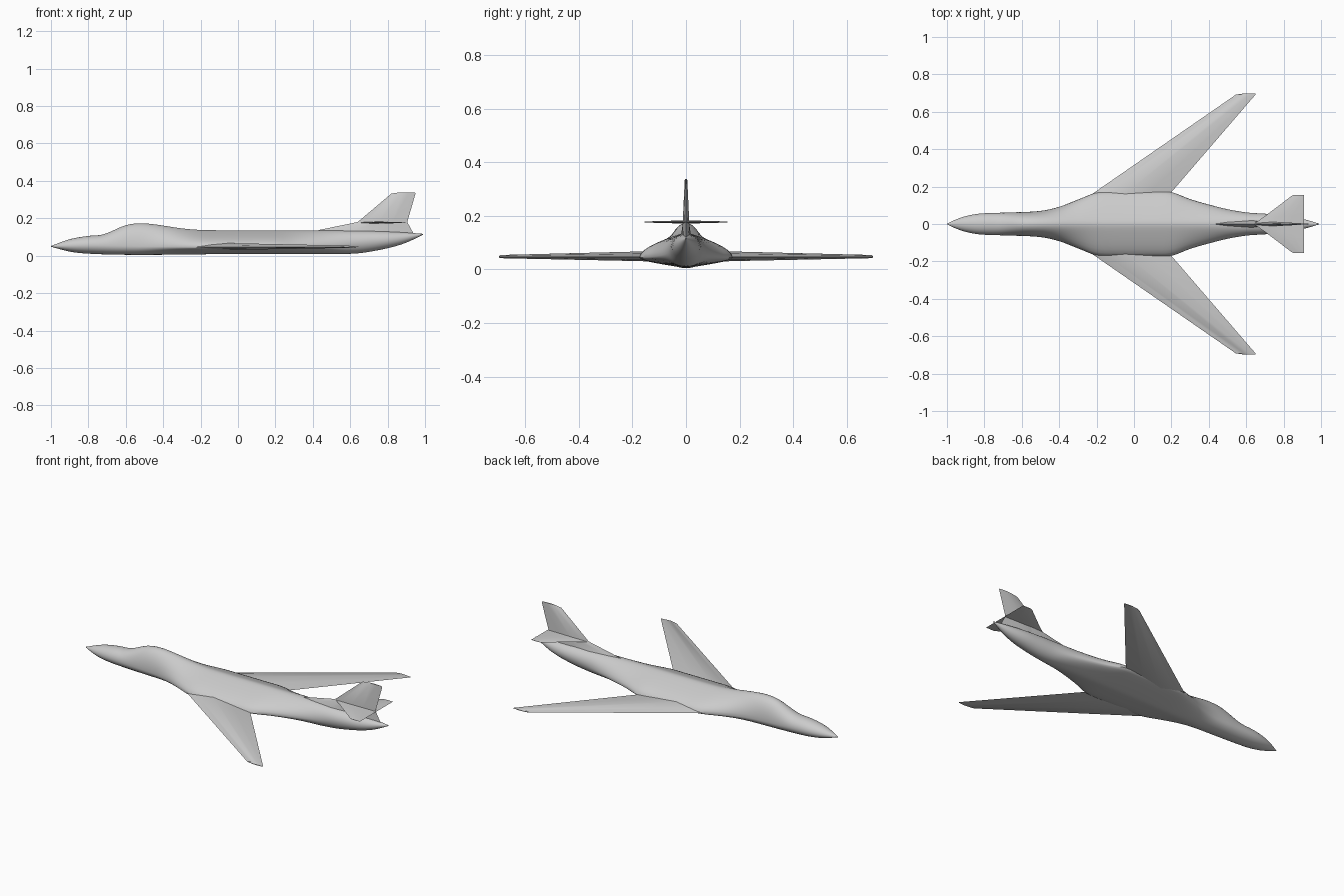
import bpy, bmesh, math

cube = bpy.data.objects.get("Cube")
if cube:
    bpy.data.objects.remove(cube, do_unlink=True)

grey = bpy.data.materials.new("airframe grey")
grey.use_nodes = True
grey.diffuse_color = (0.6, 0.6, 0.6, 1)
grey.node_tree.nodes["Principled BSDF"].inputs["Base Color"].default_value = (0.6, 0.6, 0.6, 1)


def loft(name, rings, angle=35):
    """Skin a list of equal-sized closed rings and cap both ends."""
    bm = bmesh.new()
    rows = [[bm.verts.new(p) for p in ring] for ring in rings]
    n = len(rows[0])
    for a, b in zip(rows, rows[1:]):
        for i in range(n):
            bm.faces.new((a[i], a[(i + 1) % n], b[(i + 1) % n], b[i]))
    bm.faces.new(rows[0])
    bm.faces.new(rows[-1])
    bmesh.ops.remove_doubles(bm, verts=bm.verts, dist=0.00001)
    bmesh.ops.recalc_face_normals(bm, faces=bm.faces)
    mesh = bpy.data.meshes.new(name)
    bm.to_mesh(mesh)
    bm.free()
    mesh.materials.append(grey)
    obj = bpy.data.objects.new(name, mesh)
    bpy.context.collection.objects.link(obj)
    bpy.ops.object.select_all(action='DESELECT')
    obj.select_set(True)
    bpy.context.view_layer.objects.active = obj
    bpy.ops.object.shade_smooth_by_angle(angle=math.radians(angle))
    return obj


def curve(points, x):
    """Smooth interpolation through (x, value) points."""
    k = next((i for i in range(len(points) - 1) if x <= points[i + 1][0]), len(points) - 2)
    (x0, v0), (x1, v1) = points[k], points[k + 1]

    def slope(i):
        a, b = points[max(i - 1, 0)], points[min(i + 1, len(points) - 1)]
        return (b[1] - a[1]) / (b[0] - a[0])
    h = x1 - x0
    t = (x - x0) / h
    return ((2*t**3 - 3*t**2 + 1) * v0 + (t**3 - 2*t**2 + t) * h * slope(k)
            + (3*t**2 - 2*t**3) * v1 + (t**3 - t**2) * h * slope(k + 1))


# Fuselage outline: top, belly, edge height and half width along x
top = [(-1, .052), (-.9, .088), (-.8, .106), (-.72, .114), (-.6, .163), (-.53, .173),
       (-.45, .168), (-.3, .146), (-.18, .137), (.2, .136), (.6, .135), (.8, .13), (.99, .117)]
belly = [(-1, .048), (-.9, .022), (-.8, .011), (-.6, .005), (-.3, .006), (0, .01),
         (.4, .01), (.63, .012), (.8, .04), (.9, .07), (.99, .113)]
edge = [(-1, .05), (-.8, .055), (-.5, .05), (-.2, .045), (.2, .045), (.5, .056), (.65, .075), (.85, .09), (.99, .115)]
width = [(-1, .002), (-.95, .025), (-.9, .042), (-.82, .056), (-.65, .062), (-.5, .07), (-.4, .092),
         (-.3, .13), (-.2, .168), (-.1, .174), (.1, .174), (.2, .17), (.3, .133), (.4, .104),
         (.5, .079), (.6, .062), (.7, .055), (.8, .047), (.9, .028), (.99, .002)]
STATIONS, SIDES = 80, 40
rings = []
for s in range(STATIONS + 1):
    x = -1 + 1.99 * s / STATIONS
    t, b, e, w = (curve(c, x) for c in (top, belly, edge, width))
    core = min(w, .066)
    ring = []
    for i in range(SIDES):
        a = math.tau * i / SIDES
        sn, cs = math.sin(a), math.cos(a)
        # round core that flares outward into the wing root
        y = core * sn + (w - core) * sn * abs(sn) ** 2
        ring.append((x, y, e + ((t - e) if cs > 0 else (e - b)) * cs))
    rings.append(ring)
loft("fuselage", rings, 50)


def foil(front, back, y, z, up, down):
    """Thin lens section with sharp front and rear edges."""
    c = back - front
    shape = [(0, 0), (.15, .55), (.42, 1), (.7, .6), (1, 0)]
    upper = [(front + c * u, y, z + up * h) for u, h in shape]
    lower = [(front + c * u, y, z - down * h) for u, h in shape[-2:0:-1]]
    return upper + lower


# Swept wings and tailplanes
for side, label in ((1, "right"), (-1, "left")):
    loft(label + "_wing", [
        foil(-.355, .11, side * .07, .047, .028, .02),
        foil(-.21, .2, side * .17, .047, .02, .016),
        foil(.545, .65, side * .692, .047, .007, .005),
        foil(.59, .65, side * .698, .047, .002, .002)], 40)
    loft(label + "_tailplane", [
        foil(.64, .91, 0, .177, .006, .006),
        foil(.7, .91, side * .042, .177, .005, .005),
        foil(.845, .91, side * .152, .177, .002, .002),
        foil(.852, .91, side * .155, .177, .001, .001)], 40)


def upright(front, back, z, half):
    """Horizontal slice of the fin."""
    return [(x, y, h) for x, h, y in foil(front, back, z, 0, half, half)]


# Vertical fin with its long dorsal fillet
loft("tail_fin", [upright(.62, .94, .11, .016), upright(.625, .935, .125, .015),
                  upright(.64, .905, .18, .012), upright(.82, .949, .332, .005),
                  upright(.86, .945, .338, .003)], 40)
loft("dorsal_fillet", [upright(.42, .9, .125, .02), upright(.43, .9, .137, .017),
                       upright(.64, .9, .18, .011)], 40)
